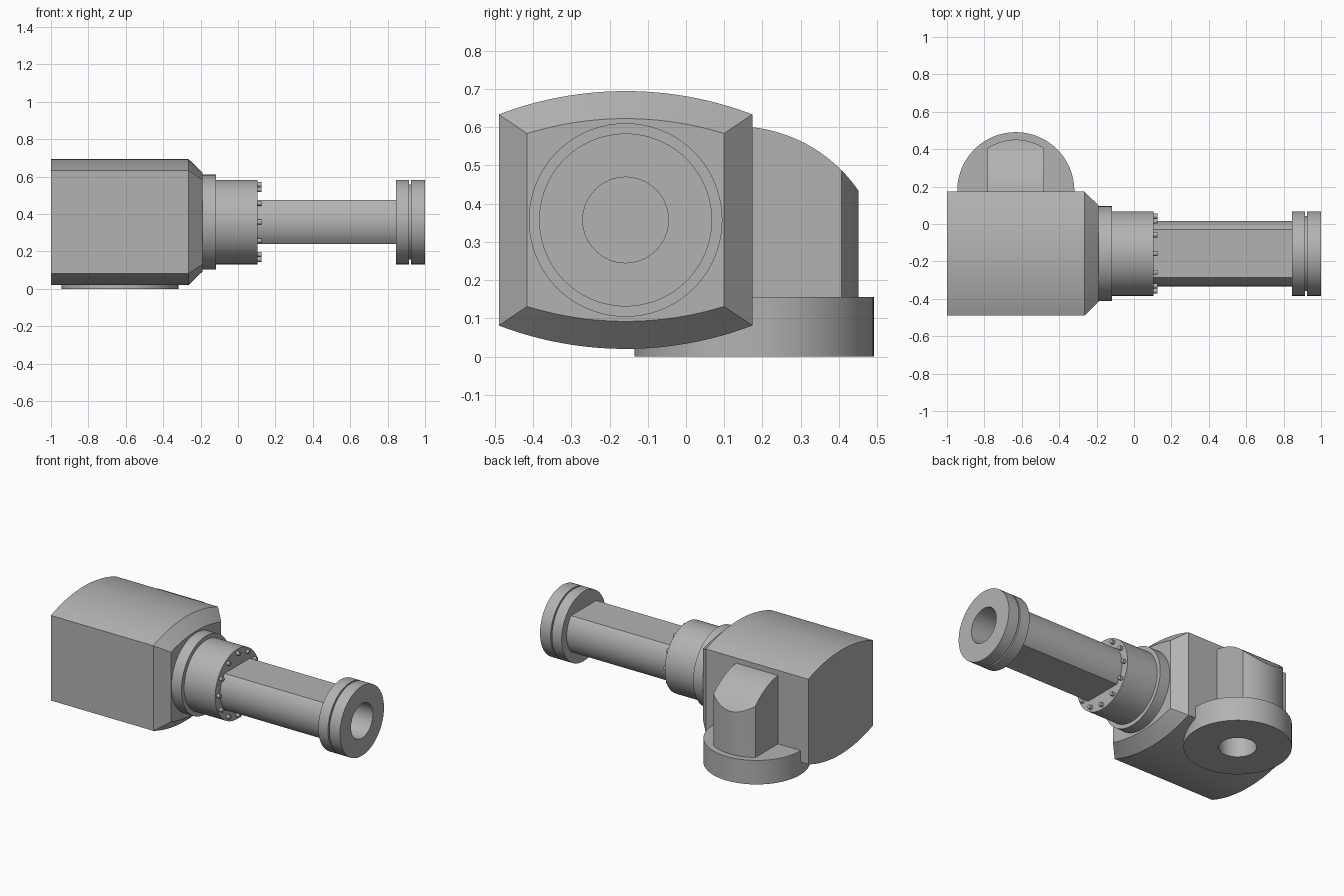
import bpy, bmesh, math
from mathutils import Matrix, Vector

if "Cube" in bpy.data.objects:
    bpy.data.objects.remove(bpy.data.objects["Cube"])

# One plain material
grey = bpy.data.materials.new("machined_grey")
grey.use_nodes = True
COLOUR = (0.45, 0.45, 0.45, 1)
grey.diffuse_color = COLOUR
grey.node_tree.nodes["Principled BSDF"].inputs["Base Color"].default_value = COLOUR

AY, AZ = -0.158, 0.357      # long horizontal axis
PX, PY = -0.632, 0.178      # upright pedestal axis


def loft(name, sections):
    """Closed solid through rings of equal point count."""
    bm = bmesh.new()
    rings = [[bm.verts.new(p) for p in ring] for ring in sections]
    n = len(rings[0])
    for a, b in zip(rings, rings[1:]):
        for i in range(n):
            j = (i + 1) % n
            bm.faces.new((a[i], a[j], b[j], b[i]))
    bm.faces.new(rings[0])
    bm.faces.new(rings[-1])
    bmesh.ops.recalc_face_normals(bm, faces=bm.faces)
    mesh = bpy.data.meshes.new(name)
    bm.to_mesh(mesh)
    bm.free()
    ob = bpy.data.objects.new(name, mesh)
    bpy.context.collection.objects.link(ob)
    mesh.materials.append(grey)
    return ob


def circle(r, n=96):
    return [(r * math.cos(math.tau * i / n), r * math.sin(math.tau * i / n)) for i in range(n)]


def slab(r, half, n=24):
    """Circle outline cut by two flats at v = +/-half."""
    a = math.asin(half / r)
    right = [(r * math.cos(t), r * math.sin(t))
             for t in (a * (2 * i / n - 1) for i in range(n + 1))]
    return right + [(-u, -v) for u, v in right]


def along_x(name, steps):
    """Solid on the horizontal axis from (x, outline) steps."""
    return loft(name, [[(x, AY + u, AZ + v) for u, v in o] for x, o in steps])


def along_z(name, steps):
    """Solid on the pedestal axis from (z, outline) steps."""
    return loft(name, [[(PX + v, PY + u, z) for u, v in o] for z, o in steps])


def boolean(ob, cutter, operation="DIFFERENCE"):
    mod = ob.modifiers.new("cut", "BOOLEAN")
    mod.object, mod.operation, mod.solver = cutter, operation, "EXACT"
    bpy.context.view_layer.objects.active = ob
    bpy.ops.object.modifier_apply(modifier=mod.name)


def crowned(hy, edge, crown, n=32):
    """Box outline with arched top and bottom."""
    rise = crown - edge
    rad = (hy * hy + rise * rise) / (2 * rise)
    top = []
    for i in range(n + 1):
        y = hy * (1 - 2 * i / n)
        top.append((y, crown - rad + math.sqrt(rad * rad - y * y)))
    return top + [(-y, -z) for y, z in top]


# Main housing with a bevelled nose
big = crowned(0.3315, 0.276, 0.337)
housing = along_x("housing", [(-1, big), (-0.265, big), (-0.19, crowned(0.2575, 0.226, 0.265))])

# Stepped collar and shaft
collar = along_x("collar", [(-0.2, circle(0.253)), (-0.118, circle(0.253)),
                            (-0.118, circle(0.226)), (0.105, circle(0.226))])
flats = slab(0.175, 0.118)
shaft = along_x("shaft", [(0.1, flats), (0.85, flats)])

# End flange with a narrow groove
wide, narrow = circle(0.226), circle(0.2)
flange = along_x("end_flange", [(0.845, wide), (0.915, wide), (0.915, narrow),
                                (0.924, narrow), (0.924, wide), (1, wide)])

# Pedestal disc and neck with a rounded top
disc = along_z("pedestal_disc", [(0, circle(0.313)), (0.156, circle(0.313))])
outline = slab(0.273, 0.15)
neck = along_z("pedestal_neck", [(0.14, outline), (0.7, outline)])
dome = loft("dome_cutter", [[(x, 0.13 + u, 0.212 + v) for u, v in circle(0.39, 128)]
                            for x in (-0.9, -0.3)])
boolean(neck, dome, "INTERSECT")

# Bores through shaft and pedestal
shaft_bore = along_x("shaft_bore", [(-0.15, circle(0.112, 64)), (1.1, circle(0.112, 64))])
for ob in (collar, shaft, flange):
    boolean(ob, shaft_bore)
pedestal_bore = along_z("pedestal_bore", [(-0.1, circle(0.11, 64)), (0.4, circle(0.11, 64))])
for ob in (disc, neck, housing):
    boolean(ob, pedestal_bore)
for cutter in (dome, shaft_bore, pedestal_bore):
    bpy.data.objects.remove(cutter)

# Ring of bolts on the collar face
bolts = []
for i, (u, v) in enumerate(circle(0.2, 12)):
    ring = [(a + u, b + v) for a, b in circle(0.013, 16)]
    bolts.append(along_x(f"collar_bolt_{i + 1}", [(0.1, ring), (0.125, ring)]))

# Smooth curved surfaces, keep edges sharp
bpy.ops.object.select_all(action="DESELECT")
for ob in [housing, collar, shaft, flange, disc, neck] + bolts:
    ob.select_set(True)
bpy.context.view_layer.objects.active = housing
bpy.ops.object.shade_smooth_by_angle(angle=math.radians(25))
